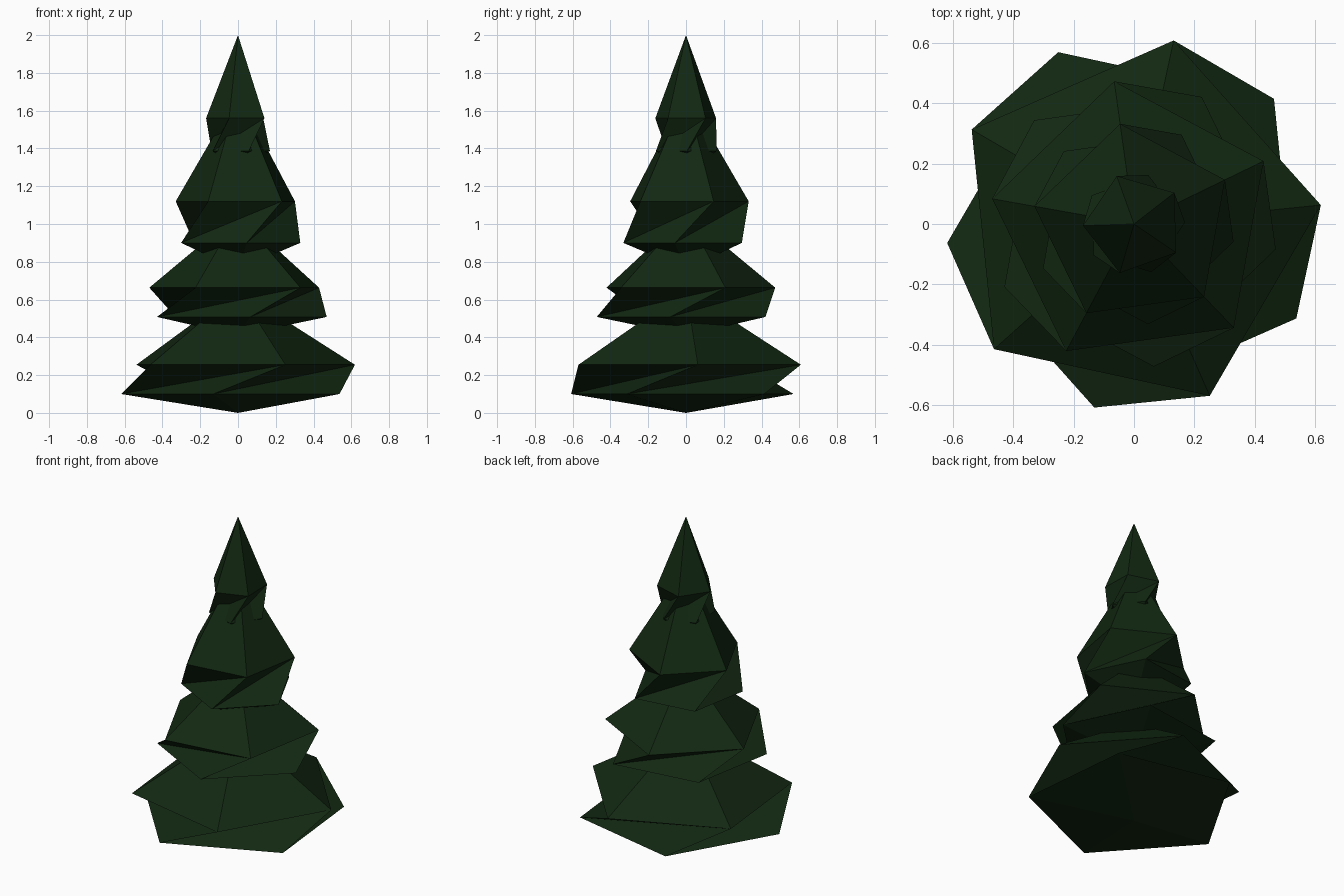
import bpy, bmesh, math

if "Cube" in bpy.data.objects:
    bpy.data.objects.remove(bpy.data.objects["Cube"])

green = bpy.data.materials.new("dark pine green")
green.diffuse_color = (0.006, 0.021, 0.006, 1)
green.use_nodes = True
green.node_tree.nodes["Principled BSDF"].inputs["Base Color"].default_value = green.diffuse_color


def tier(name, radius, angle, z_bottom, z_low, z_high, z_tip):
    """Five-sided twisted spindle: bottom point, two offset rings, tip."""
    bm = bmesh.new()

    def ring(z, offset):
        return [bm.verts.new((radius * math.cos(math.radians(angle + offset + 72 * i)),
                              radius * math.sin(math.radians(angle + offset + 72 * i)), z))
                for i in range(5)]

    base = bm.verts.new((0, 0, z_bottom))
    low = ring(z_low, -36)
    high = ring(z_high, 0)
    tip = bm.verts.new((0, 0, z_tip))
    for i in range(5):
        j = (i + 1) % 5
        bm.faces.new((base, low[j], low[i]))          # underside
        bm.faces.new((low[i], low[j], high[j]))       # twisted rim
        bm.faces.new((low[i], high[j], high[i]))
        bm.faces.new((high[i], high[j], tip))         # upper cone
    mesh = bpy.data.meshes.new(name)
    bm.to_mesh(mesh)
    bm.free()
    mesh.materials.append(green)
    obj = bpy.data.objects.new(name, mesh)
    bpy.context.collection.objects.link(obj)


# Four stacked foliage tiers
tier("foliage_bottom", 0.622, 77.8, 0.0, 0.10, 0.255, 0.65)
tier("foliage_lower", 0.477, 97.9, 0.41, 0.508, 0.663, 1.055)
tier("foliage_upper", 0.335, 97.9, 0.76, 0.90, 1.12, 1.69)
tier("foliage_top", 0.169, 109.8, 1.275, 1.387, 1.56, 2.0)
